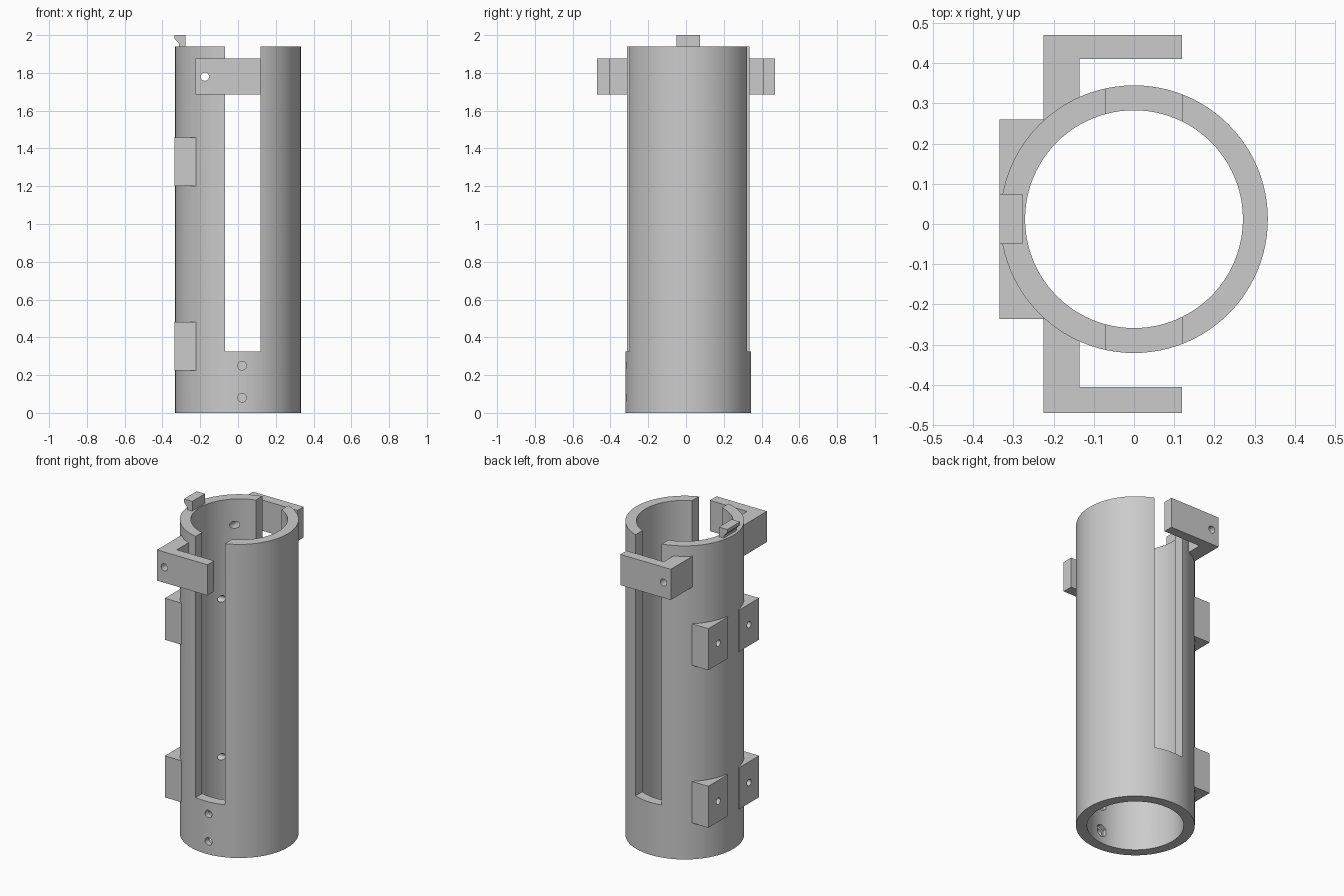
import bpy
import bmesh
import math
from mathutils import Matrix, Vector

if "Cube" in bpy.data.objects:
    bpy.data.objects.remove(bpy.data.objects["Cube"])

CY = 0.012             # tube axis offset in y
R_OUT, R_IN = 0.333, 0.271
TOP = 1.94

grey = bpy.data.materials.new("plain grey")
grey.use_nodes = True
grey.diffuse_color = (0.6, 0.6, 0.6, 1)
grey.node_tree.nodes["Principled BSDF"].inputs["Base Color"].default_value = (0.6, 0.6, 0.6, 1)


def make(name, bm):
    bmesh.ops.recalc_face_normals(bm, faces=bm.faces)
    mesh = bpy.data.meshes.new(name)
    bm.to_mesh(mesh)
    bm.free()
    mesh.materials.append(grey)
    ob = bpy.data.objects.new(name, mesh)
    bpy.context.collection.objects.link(ob)
    return ob


def box(name, lo, hi):
    lo, hi = Vector(lo), Vector(hi)
    bm = bmesh.new()
    bmesh.ops.create_cube(bm, size=1)
    bmesh.ops.scale(bm, vec=hi - lo, verts=bm.verts)
    bmesh.ops.translate(bm, vec=(lo + hi) / 2, verts=bm.verts)
    return make(name, bm)


def rod(name, start, end, radius, sides=20):
    start, end = Vector(start), Vector(end)
    axis = end - start
    turn = axis.to_track_quat('Z', 'Y').to_matrix().to_4x4()
    bm = bmesh.new()
    bmesh.ops.create_cone(bm, cap_ends=True, segments=sides, radius1=radius, radius2=radius,
                          depth=axis.length, matrix=Matrix.Translation((start + end) / 2) @ turn)
    return make(name, bm)


def prism(name, points, direction):
    bm = bmesh.new()
    face = bm.faces.new([bm.verts.new(p) for p in points])
    ext = bmesh.ops.extrude_face_region(bm, geom=[face])
    verts = [g for g in ext["geom"] if isinstance(g, bmesh.types.BMVert)]
    bmesh.ops.translate(bm, vec=direction, verts=verts)
    return make(name, bm)


def cut(ob, cutters):
    bpy.context.view_layer.objects.active = ob
    for c in cutters:
        mod = ob.modifiers.new("cut", 'BOOLEAN')
        mod.operation = 'DIFFERENCE'
        mod.solver = 'EXACT'
        mod.object = c
        bpy.ops.object.modifier_apply(modifier=mod.name)


# Cutters: bore, slots, screw holes and nut pockets
bore = rod("bore_cutter", (0, CY, -0.1), (0, CY, 2.1), R_IN, 96)
clearance = rod("clearance_cutter", (0, CY, -0.1), (0, CY, 2.1), 0.31, 96)
slot = box("slot_cutter", (-0.07, -0.6, 0.325), (0.12, 0.6, 2.1))
cross_hole = rod("cross_hole_cutter", (-0.175, -0.6, 1.78), (-0.175, 0.6, 1.78), 0.022)
mount_holes = [rod("mount_hole_cutter", (-0.5, CY + y, z), (-0.1, CY + y, z), 0.02)
               for z in (0.353, 1.33) for y in (-0.15, 0.15)]
base_cutters = []
for z in (0.08, 0.25):
    base_cutters.append(rod("base_hole_cutter", (0.022, -0.5, z), (0.022, -0.15, z), 0.023))
    base_cutters.append(rod("nut_pocket_cutter", (0.022, -0.285, z), (0.022, -0.15, z), 0.04, 6))

# Slotted tube
tube = rod("tube", (0, CY, 0), (0, CY, TOP), R_OUT, 96)
cut(tube, [bore, slot, cross_hole] + mount_holes + base_cutters)
parts = [tube]

# Angled brackets on front and back
for name, s, inner in (("front_bracket", -1, 0.405), ("back_bracket", 1, 0.41)):
    outline = [(-0.225, 0.2), (-0.225, 0.47), (0.12, 0.47), (0.12, inner),
               (-0.135, inner), (-0.135, 0.2)]
    bracket = prism(name, [(x, s * y, 1.685) for x, y in outline], (0, 0, 0.19))
    cut(bracket, [clearance, cross_hole])
    parts.append(bracket)

# Paired mounting blocks on the side
for level, z in (("lower", 0.225), ("upper", 1.2)):
    for side, s in (("front", -1), ("back", 1)):
        ys = sorted((CY + s * 0.055, CY + s * 0.248))
        block = box(f"{level}_{side}_mount_block", (-0.335, ys[0], z), (-0.222, ys[1], z + 0.257))
        cut(block, [clearance] + mount_holes)
        parts.append(block)

# Hooked tab on the rim
hook = [(-0.278, 1.93), (-0.278, 2), (-0.335, 2), (-0.335, 1.98), (-0.312, 1.955), (-0.312, 1.93)]
parts.append(prism("rim_hook", [(x, -0.05, z) for x, z in hook], (0, 0.125, 0)))

# Remove the cutters and smooth the round surfaces
for c in [bore, clearance, slot, cross_hole] + mount_holes + base_cutters:
    bpy.data.objects.remove(c)
bpy.ops.object.select_all(action='DESELECT')
for ob in parts:
    ob.select_set(True)
bpy.context.view_layer.objects.active = tube
bpy.ops.object.shade_smooth_by_angle(angle=math.radians(30))
